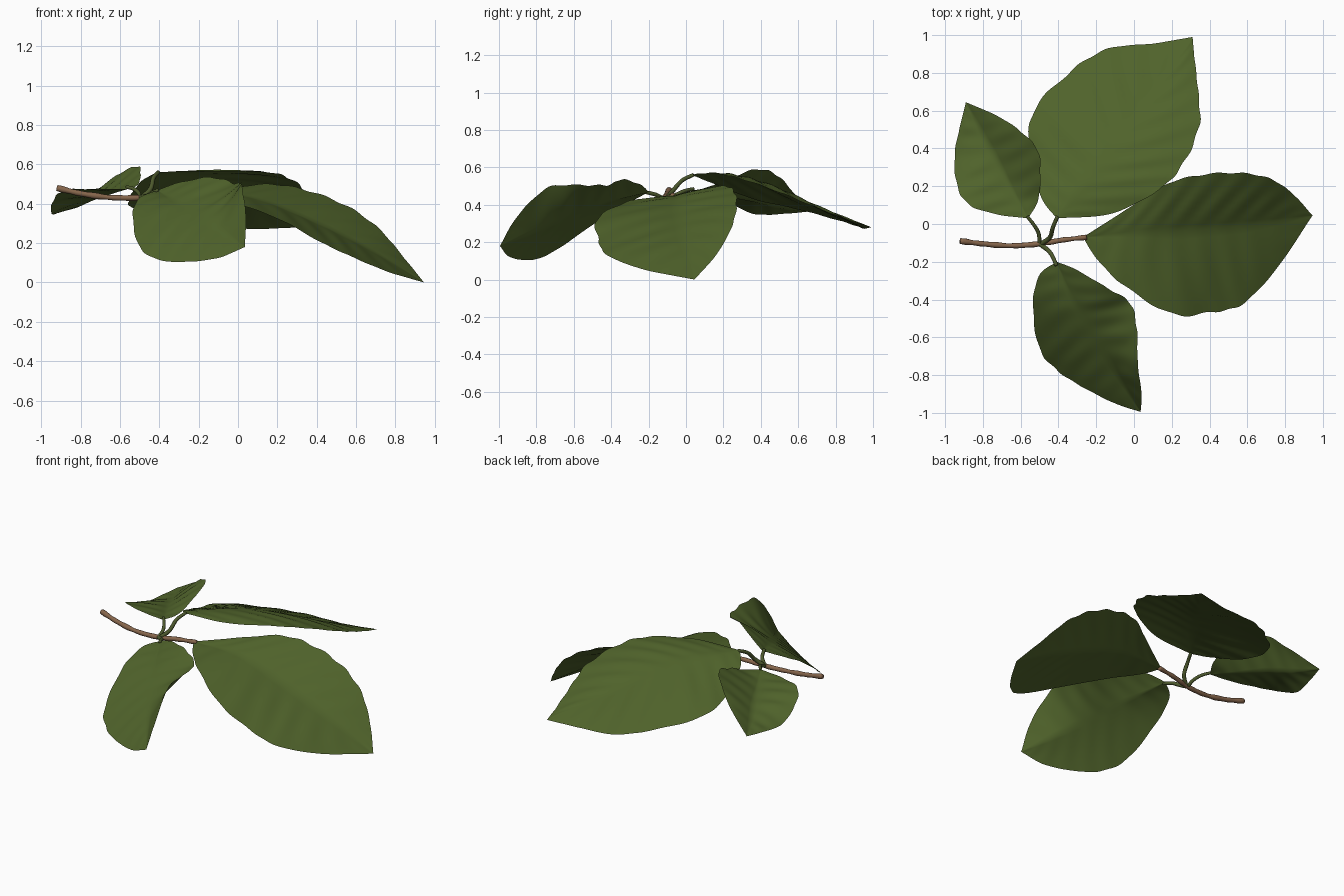
import bpy, math
from mathutils import Vector

if "Cube" in bpy.data.objects:
    bpy.data.objects.remove(bpy.data.objects["Cube"])


def material(name, rgb):
    m = bpy.data.materials.new(name)
    m.diffuse_color = (*rgb, 1)
    m.use_nodes = True
    m.node_tree.nodes["Principled BSDF"].inputs["Base Color"].default_value = m.diffuse_color
    return m


LEAF = material("leaf green", (0.080, 0.125, 0.024))
STALK = material("stalk olive", (0.076, 0.103, 0.027))
BARK = material("bark brown", (0.235, 0.130, 0.070))


def spline(pts, t):
    """Catmull-Rom point at t in 0..1 along the control points."""
    p = [Vector(q) for q in pts]
    p = [p[0] * 2 - p[1]] + p + [p[-1] * 2 - p[-2]]
    n = len(p) - 3
    i = min(int(t * n), n - 1)
    f = t * n - i
    a, b, c, d = p[i:i + 4]
    return 0.5 * (2 * b + (c - a) * f + (2 * a - 5 * b + 4 * c - d) * f * f
                  + (3 * b - a - 3 * c + d) * f ** 3)


def leaf(name, left, mid, right, ribs=9, rows=72, half=10, bulge=(0.005, 0.005)):
    """Blade spanned between two margins and a midrib, pleated along side veins."""
    base, tip = mid[0], mid[-1]
    edges = {-1: [base] + left + [tip], 1: [base] + right + [tip]}
    verts, faces = [], []
    for r in range(rows + 1):
        t = r / rows
        m = spline(mid, t)
        for c in range(-half, half + 1):
            u = abs(c) / half
            e = spline(edges[1 if c >= 0 else -1], t)
            fade = math.sin(math.pi * t)
            wave = math.sin(2 * math.pi * ribs * (t - 0.12 * u))
            p = m.lerp(e, u * (1 + 0.012 * wave * fade * u))
            p.z += fade * (0.004 * wave * math.sin(math.pi * min(u, 0.8)) +
                           bulge[c >= 0] * math.sin(math.pi * u))
            verts.append(p)
    w = 2 * half + 1
    for r in range(rows):
        for c in range(w - 1):
            a = r * w + c
            faces.append((a, a + w, a + w + 1, a + 1))
    me = bpy.data.meshes.new(name)
    me.from_pydata(verts, [], faces)
    me.materials.append(LEAF)
    me.validate()
    me.shade_smooth()
    ob = bpy.data.objects.new(name, me)
    bpy.context.collection.objects.link(ob)
    # flip if the blade came out facing down
    if sum(f.normal.z * f.area for f in me.polygons) < 0:
        me.flip_normals()


def tube(name, pts, r0, r1, mat, knobs=0.0, n=28, sides=10):
    """Tapered round stem with closed ends."""
    verts, faces = [], []
    for i in range(n + 1):
        t = i / n
        c = spline(pts, t)
        d = (spline(pts, min(t + .01, 1)) - spline(pts, max(t - .01, 0))).normalized()
        s = d.cross(Vector((0.1, 0.2, 1))).normalized()
        v = s.cross(d)
        rad = (r0 + (r1 - r0) * t) * (1 + knobs * math.sin(t * 37) * math.sin(t * 11 + 1))
        for k in range(sides):
            a = 2 * math.pi * k / sides
            verts.append(c + rad * (math.cos(a) * s + math.sin(a) * v))
    for i in range(n):
        for k in range(sides):
            a, b = i * sides + k, i * sides + (k + 1) % sides
            faces.append((a, a + sides, b + sides, b))
    faces += [tuple(range(sides)), tuple(range(n * sides, (n + 1) * sides))[::-1]]
    me = bpy.data.meshes.new(name)
    me.from_pydata(verts, [], faces)
    me.materials.append(mat)
    me.shade_smooth()
    bpy.context.collection.objects.link(bpy.data.objects.new(name, me))
    # make the skin face outward
    probe = me.polygons[0]
    if probe.normal.dot(probe.center - (spline(pts, 0) + spline(pts, 1 / n)) / 2) < 0:
        me.flip_normals()


# Twig
tube("twig", [(-.92, -.09, .48), (-.8, -.105, .452), (-.65, -.115, .432), (-.5, -.105, .43),
              (-.38, -.085, .442), (-.25, -.07, .45)], .015, .013, BARK, .15, 50)

# Leaf stalks
tube("stalk_left", [(-.5, -.105, .43), (-.505, -.05, .455), (-.53, -.005, .475),
                    (-.565, .04, .485)], .011, .009, STALK)
tube("stalk_back", [(-.49, -.105, .43), (-.445, -.07, .475), (-.43, -.02, .53),
                    (-.405, .04, .56)], .013, .010, STALK)
tube("stalk_front", [(-.5, -.105, .43), (-.46, -.135, .44), (-.435, -.165, .455),
                     (-.41, -.22, .468)], .013, .010, STALK)

# Large leaf at the back
leaf("leaf_back",
     [(-.49, .14, .515), (-.55, .36, .43), (-.53, .6, .375), (-.32, .82, .315),
      (-.13, .93, .28), (.1, .955, .272)],
     [(-.41, .03, .56), (-.27, .22, .555), (-.10, .44, .505), (.10, .71, .385), (.31, .99, .28)],
     [(-.12, .055, .563), (.13, .18, .563), (.26, .32, .53), (.345, .52, .458),
      (.34, .7, .383), (.32, .88, .315)], bulge=(.005, .014))

# Large leaf on the right
leaf("leaf_right",
     [(-.05, .07, .48), (.17, .21, .50), (.36, .26, .465), (.56, .27, .385),
      (.72, .24, .27), (.84, .16, .13)],
     [(-.27, -.07, .45), (.05, -.05, .435), (.35, -.03, .325), (.65, 0, .178), (.945, .045, .0)],
     [(-.2, -.18, .435), (-.06, -.32, .415), (.2, -.475, .325), (.42, -.465, .205),
      (.58, -.42, .13), (.76, -.23, .055)])

# Medium leaf at the front
leaf("leaf_front",
     [(-.5, -.27, .43), (-.535, -.43, .34), (-.5, -.66, .18), (-.4, -.78, .115),
      (-.26, -.87, .105), (-.1, -.95, .125)],
     [(-.41, -.2, .468), (-.315, -.42, .412), (-.19, -.63, .33), (-.06, -.84, .24), (.035, -.995, .18)],
     [(-.31, -.24, .505), (-.14, -.34, .535), (-.02, -.42, .505), (.015, -.56, .505),
      (.02, -.74, .49), (.04, -.9, .34)])

# Small leaf on the left
leaf("leaf_left",
     [(-.72, .05, .475), (-.87, .1, .47), (-.935, .2, .425), (-.95, .36, .352),
      (-.925, .5, .35)],
     [(-.56, .03, .475), (-.65, .19, .447), (-.74, .36, .415), (-.82, .51, .38), (-.89, .645, .362)],
     [(-.51, .12, .495), (-.495, .25, .55), (-.51, .39, .59), (-.6, .49, .555),
      (-.72, .57, .47)], ribs=7)
